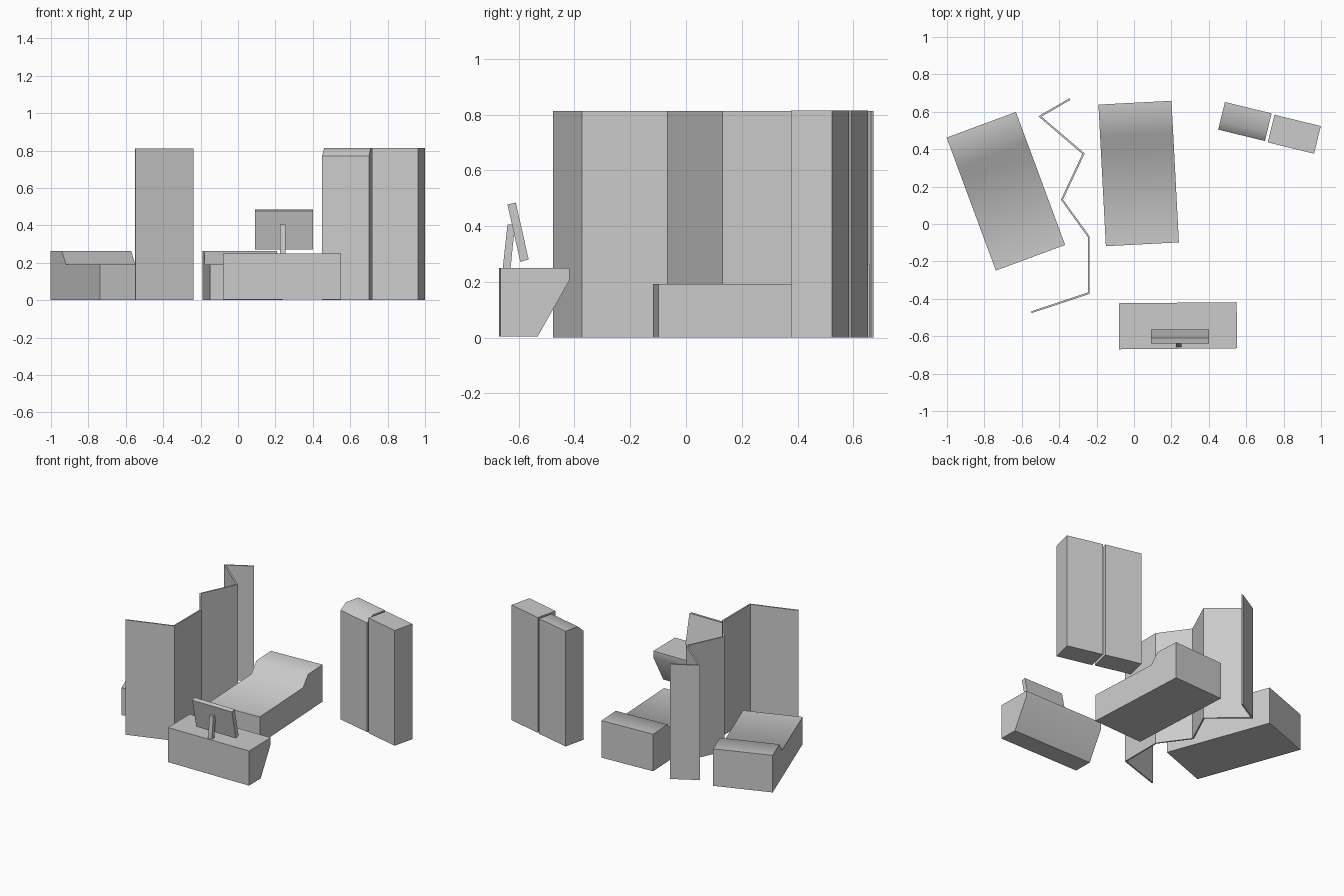
import bpy, bmesh, math
from mathutils import Vector

if "Cube" in bpy.data.objects:
    bpy.data.objects.remove(bpy.data.objects["Cube"])


def prism(name, profile, width, loc=(0, 0, 0), deg=0, soft=()):
    """Extrude a (y, z) side profile along x, centred; 'soft' lists profile edges shaded smooth."""
    bm = bmesh.new()
    a, b = ([bm.verts.new((x, y, z)) for y, z in profile] for x in (-width / 2, width / 2))
    bm.faces.new(a)
    bm.faces.new(b)
    n = len(profile)
    for i in range(n):
        j = (i + 1) % n
        bm.faces.new((a[i], a[j], b[j], b[i])).smooth = i in soft
    return finish(name, bm, loc, deg)


def finish(name, bm, loc=(0, 0, 0), deg=0):
    bmesh.ops.recalc_face_normals(bm, faces=bm.faces)
    me = bpy.data.meshes.new(name)
    bm.to_mesh(me)
    bm.free()
    ob = bpy.data.objects.new(name, me)
    ob.location = loc
    ob.rotation_euler.z = math.radians(deg)
    bpy.context.collection.objects.link(ob)
    return ob


# Beds with raised, softly shaded pillow end
bed = [(-0.379, 0), (-0.379, 0.192), (0.144, 0.192), (0.205, 0.262), (0.379, 0.262), (0.379, 0)]
prism("bed_left", bed, 0.395, (-0.685, 0.175, 0), 20.3, soft=(1, 2, 3))
prism("bed_right", bed, 0.391, (0.025, 0.27, 0), 3, soft=(1, 2, 3))

# Lockers: one with a sloped front top edge, one plain
H = 0.815
locker = [(-0.076, 0), (-0.076, 0.772), (-0.03, H), (0.076, H), (0.076, 0)]
plain = [(-0.076, 0), (-0.076, H), (0.076, H), (0.076, 0)]
prism("locker_left", locker, 0.257, (0.593, 0.548, 0), -13.7, soft=(1, 2))
prism("locker_right", plain, 0.255, (0.857, 0.48, 0), -13.7)

# Desk with undercut slanted side
desk = [(-0.123, 0.005), (-0.123, 0.25), (0.123, 0.25), (0.123, 0.205), (0.01, 0.005)]
prism("desk", desk, 0.63, (0.235, -0.544, 0), 0.5, soft=(2, 3))

# Monitor and its leaning stand
prism("monitor", [(-0.64, 0.477), (-0.61, 0.484), (-0.564, 0.28), (-0.594, 0.272)], 0.31, (0.245, 0, 0))
prism("monitor_stand", [(-0.657, 0.249), (-0.64, 0.405), (-0.613, 0.405), (-0.629, 0.249)], 0.03, (0.24, 0, 0))

# Folding screen: zigzag path offset to a thin mitred wall
path = [Vector(p) for p in [(-0.342, 0.668), (-0.503, 0.575), (-0.27, 0.376), (-0.385, 0.13),
                            (-0.242, -0.068), (-0.242, -0.37), (-0.55, -0.472)]]
half = 0.005
bm = bmesh.new()
rings = []
for i, p in enumerate(path):
    dirs = [(path[k + 1] - path[k]).normalized() for k in (i - 1, i) if 0 <= k < len(path) - 1]
    norms = [Vector((-d.y, d.x)) for d in dirs]
    m = sum(norms, Vector((0, 0))).normalized()
    off = m * (half / m.dot(norms[0]))
    rings.append([bm.verts.new((p.x + s * off.x, p.y + s * off.y, z))
                  for s, z in ((-1, 0), (1, 0), (1, 0.812), (-1, 0.812))])
for r, q in zip(rings, rings[1:]):
    for k in range(4):
        bm.faces.new((r[k], r[(k + 1) % 4], q[(k + 1) % 4], q[k]))
bm.faces.new(rings[0])
bm.faces.new(rings[-1])
finish("folding_screen", bm)
